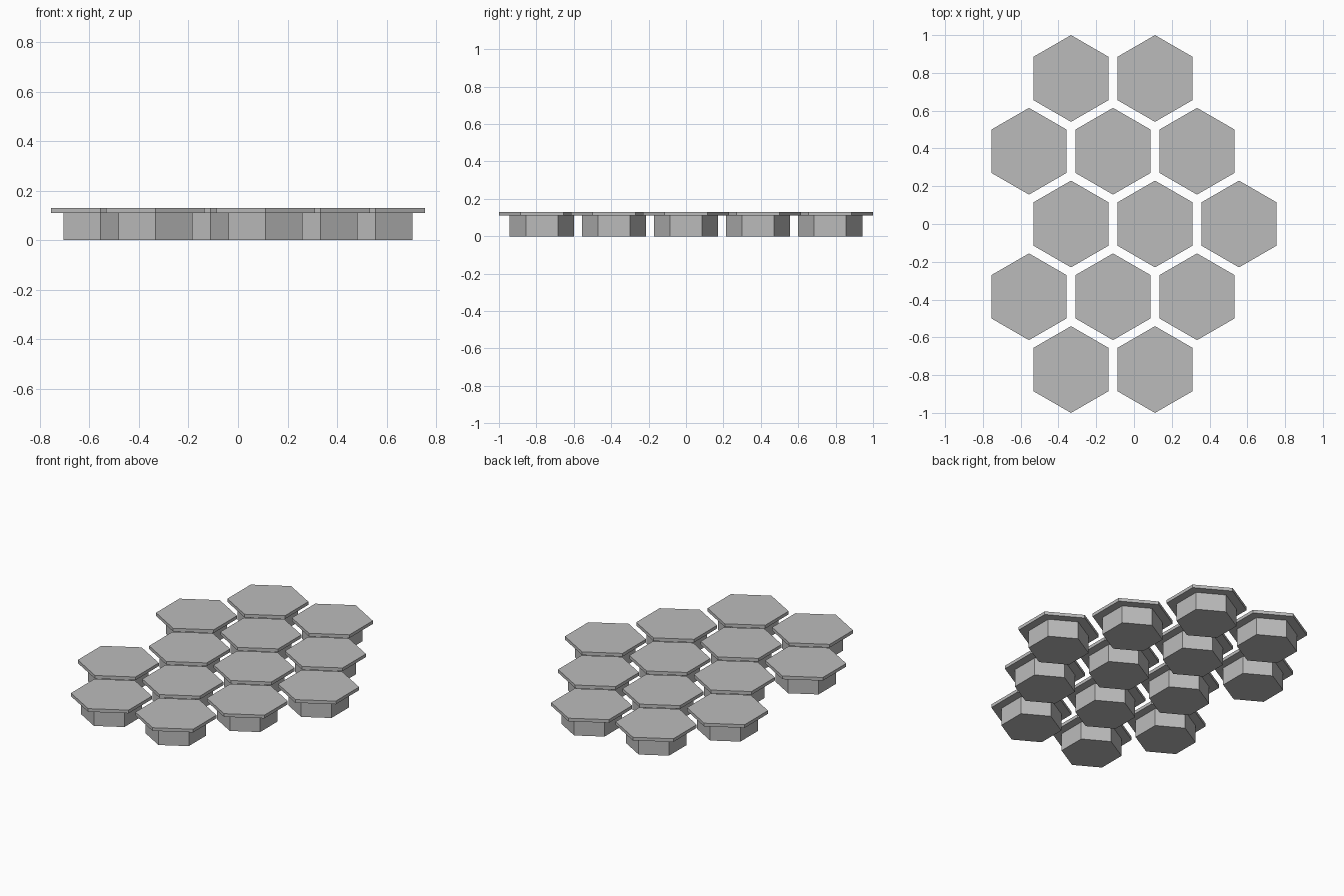
import bpy
import math

cube = bpy.data.objects.get("Cube")
if cube:
    bpy.data.objects.remove(cube, do_unlink=True)

# Single plain grey
grey = bpy.data.materials.new("plain grey")
grey.use_nodes = True
colour = (0.5, 0.5, 0.5, 1.0)
grey.diffuse_color = colour
grey.node_tree.nodes["Principled BSDF"].inputs["Base Color"].default_value = colour

PITCH = 0.4448                              # spacing of tiles along a row
ROW_STEP = PITCH * math.sqrt(3) / 2         # spacing between rows
CAP_RADIUS, STEM_RADIUS = 0.2296, 0.172
STEM_TOP, CAP_TOP = 0.11, 0.13


def hex_prism(name, radius, x, y, bottom, top):
    """Six-sided prism with corners pointing along y."""
    bpy.ops.mesh.primitive_cylinder_add(
        vertices=6, radius=radius, depth=top - bottom,
        location=(x, y, (bottom + top) / 2))
    obj = bpy.context.object
    obj.name = name
    obj.data.name = name
    obj.data.materials.append(grey)
    return obj


# Rows of tiles: row index from the centre, first x in pitches, tile count
ROWS = [(-2, -0.75, 2), (-1, -1.25, 3), (0, -0.75, 3), (1, -1.25, 3), (2, -0.75, 2)]

for row, start, count in ROWS:
    for i in range(count):
        x, y = (start + i) * PITCH, row * ROW_STEP
        # Narrow stem below a wide thin cap
        hex_prism("tile_stem", STEM_RADIUS, x, y, 0, STEM_TOP)
        hex_prism("tile_cap", CAP_RADIUS, x, y, STEM_TOP, CAP_TOP)
